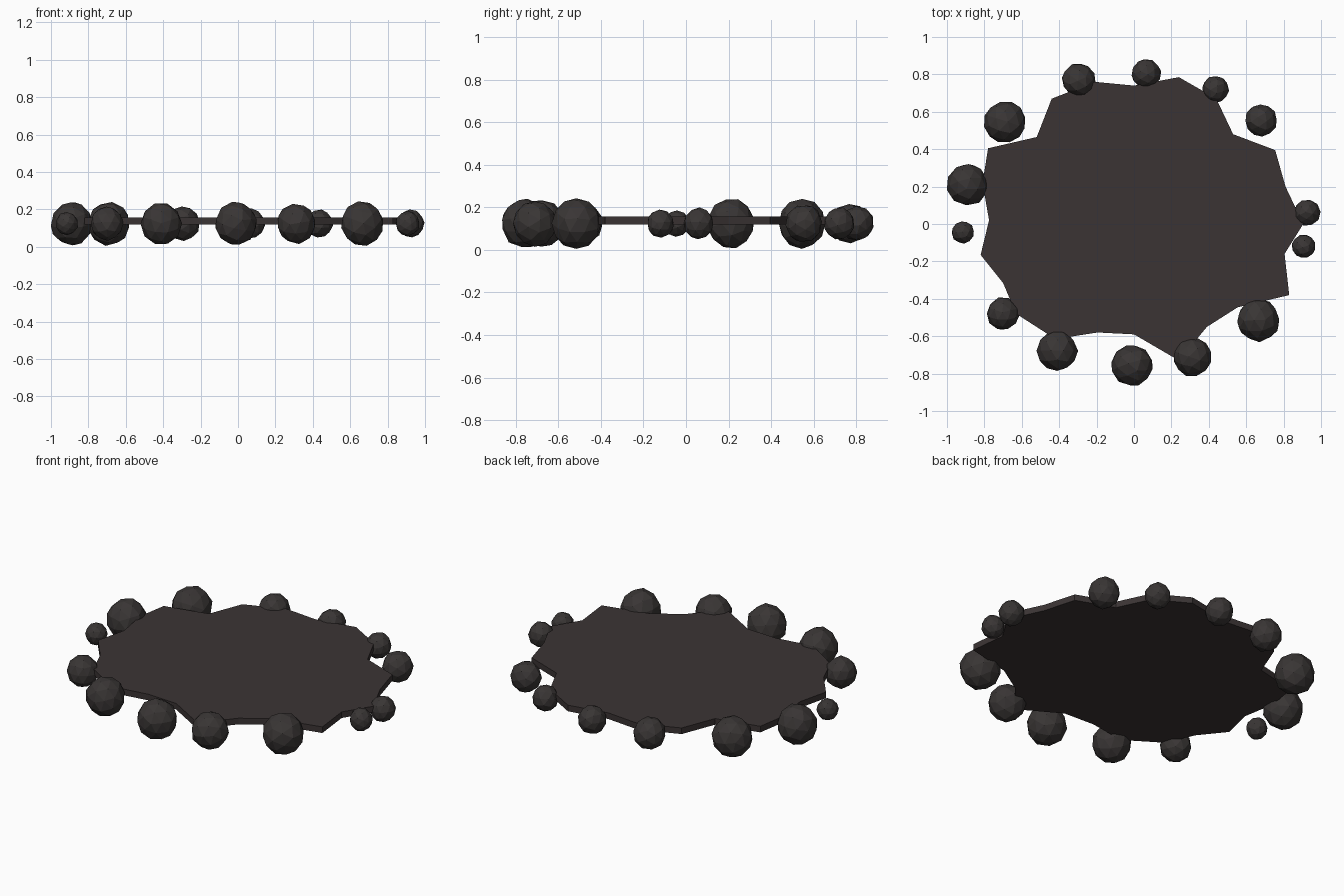
import bpy, bmesh, random
from mathutils import Vector, Euler

if "Cube" in bpy.data.objects:
    bpy.data.objects.remove(bpy.data.objects["Cube"])

random.seed(4)

def material(name, rgb):
    m = bpy.data.materials.new(name)
    m.diffuse_color = (*rgb, 1)
    m.use_nodes = True
    m.node_tree.nodes["Principled BSDF"].inputs["Base Color"].default_value = m.diffuse_color
    return m

SLAB = material("dark brown ground", (0.043, 0.034, 0.034))
ROCK = material("charcoal rock", (0.041, 0.036, 0.035))

def add_object(name, bm, mat):
    bmesh.ops.recalc_face_normals(bm, faces=bm.faces[:])
    me = bpy.data.meshes.new(name)
    bm.to_mesh(me)
    bm.free()
    me.materials.append(mat)
    ob = bpy.data.objects.new(name, me)
    bpy.context.collection.objects.link(ob)
    return ob

# Ragged flat slab: outline extruded upwards
outline = [(-.44, .67), (-.21, .76), (0, .74), (.24, .785), (.44, .67), (.53, .48),
           (.755, .395), (.81, .20), (.905, 0), (.805, -.16), (.83, -.38), (.555, -.445),
           (.39, -.55), (.24, -.73), (0, -.59), (-.195, -.58), (-.42, -.615), (-.63, -.48),
           (-.70, -.315), (-.82, -.165), (-.775, .02), (-.81, .22), (-.78, .405), (-.52, .465)]
bm = bmesh.new()
face = bm.faces.new([bm.verts.new((x, y, .12)) for x, y in outline])
top = bmesh.ops.extrude_face_region(bm, geom=[face], use_keep_orig=True)
bmesh.ops.translate(bm, vec=(0, 0, .037),
                    verts=[g for g in top["geom"] if isinstance(g, bmesh.types.BMVert)])
add_object("ground_slab", bm, SLAB)

# Ring of faceted boulders: x, y, radius
boulders = [(-.295, .77, .09), (.065, .805, .079), (.435, .72, .073), (.68, .555, .086),
            (.925, .06, .071), (.907, -.12, .064), (.665, -.515, .115), (.31, -.71, .104),
            (-.01, -.757, .112), (-.41, -.678, .109), (-.70, -.48, .088), (-.915, -.045, .06),
            (-.89, .21, .113), (-.69, .545, .113)]
for i, (x, y, r) in enumerate(boulders):
    bm = bmesh.new()
    bmesh.ops.create_icosphere(bm, subdivisions=2, radius=r)
    turn = Euler([random.uniform(0, 6.28) for _ in range(3)]).to_matrix()
    for v in bm.verts:
        p = turn @ v.co * random.uniform(.97, 1.03)
        v.co = Vector((p.x, p.y, p.z * 1.04))
    add_object(f"boulder_{i + 1}", bm, ROCK).location = (x, y, .124)
